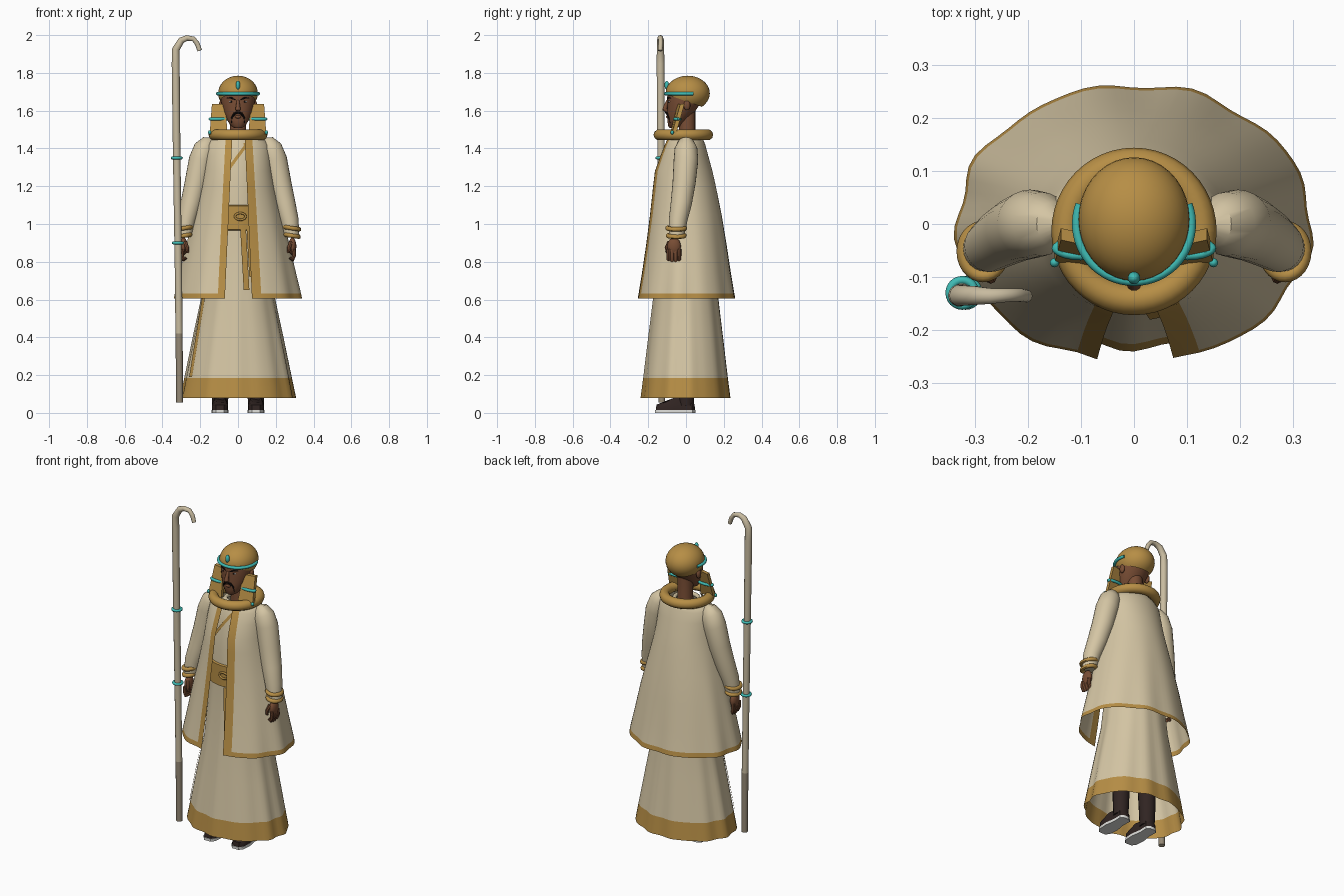
import bpy, bmesh, math
from mathutils import Vector, Matrix

if "Cube" in bpy.data.objects:
    bpy.data.objects.remove(bpy.data.objects["Cube"])


def mat(name, rgb):
    m = bpy.data.materials.new(name)
    m.diffuse_color = (*rgb, 1)
    m.use_nodes = True
    m.node_tree.nodes["Principled BSDF"].inputs["Base Color"].default_value = m.diffuse_color
    return m


CREAM = mat("cream_cloth", (0.66, 0.56, 0.37))
GOLD = mat("gold", (0.47, 0.27, 0.06))
TEAL = mat("turquoise", (0.05, 0.50, 0.46))
SKIN = mat("brown_skin", (0.19, 0.075, 0.035))
DARK = mat("dark_leather", (0.03, 0.018, 0.016))
BLACK = mat("black_hair", (0.008, 0.006, 0.006))
WHITE = mat("white", (0.75, 0.75, 0.72))
WOOD = mat("pale_wood", (0.58, 0.50, 0.35))
GREY = mat("worn_wood", (0.30, 0.25, 0.18))


def finish(name, bm, mats, angle=40):
    bmesh.ops.recalc_face_normals(bm, faces=bm.faces)
    me = bpy.data.meshes.new(name)
    bm.to_mesh(me)
    bm.free()
    ob = bpy.data.objects.new(name, me)
    bpy.context.collection.objects.link(ob)
    for m in mats:
        me.materials.append(m)
    bpy.ops.object.select_all(action='DESELECT')
    ob.select_set(True)
    bpy.context.view_layer.objects.active = ob
    bpy.ops.object.shade_smooth_by_angle(angle=math.radians(angle))
    return ob


def grid(name, rows, mats, closed=False, caps=False, rule=None):
    """Skin a list of point rows; rule(row, column) gives the material slot."""
    bm = bmesh.new()
    vs = [[bm.verts.new(p) for p in r] for r in rows]
    n = len(rows[0])
    for i in range(len(rows) - 1):
        for j in range(n if closed else n - 1):
            k = (j + 1) % n
            f = bm.faces.new((vs[i][j], vs[i][k], vs[i + 1][k], vs[i + 1][j]))
            f.material_index = rule(i, j) if rule else 0
    if caps:
        bm.faces.new(vs[0])
        bm.faces.new(vs[-1]).material_index = rule(len(rows) - 2, 0) if rule else 0
    return finish(name, bm, mats)


def tube(name, path, mats, sides=14, sy=1.0, rule=None):
    """Tube through (x, y, z, radius) points."""
    pts = [Vector(p[:3]) for p in path]
    rows = []
    for i, p in enumerate(pts):
        t = (pts[min(i + 1, len(pts) - 1)] - pts[max(i - 1, 0)]).normalized()
        ref = Vector((0, 1, 0)) if abs(t.y) < 0.9 else Vector((0, 0, 1))
        u = t.cross(ref).normalized()
        v = u.cross(t)
        rows.append([p + path[i][3] * (u * math.cos(a) + v * math.sin(a) * sy)
                     for a in (math.tau * k / sides for k in range(sides))])
    return grid(name, rows, mats, True, True, rule)


def ball(name, loc, size, m, seg=20, cut=None):
    bm = bmesh.new()
    bmesh.ops.create_uvsphere(bm, u_segments=seg, v_segments=seg // 2 + 2, radius=1,
                              matrix=Matrix.Translation(loc) @ Matrix.Diagonal((*size, 1)))
    if cut:
        bmesh.ops.bisect_plane(bm, geom=bm.verts[:] + bm.edges[:] + bm.faces[:],
                               plane_co=cut[0], plane_no=cut[1], clear_inner=True)
    return finish(name, bm, [m])


def ring(name, loc, rx, ry, r, m, seg=36, a0=0, a1=math.tau, tilt=0):
    """Horizontal oval ring or arc of round section."""
    full = a1 - a0 > 6.28
    rows = []
    for k in range(seg + 1):
        a = a0 + (a1 - a0) * k / seg
        d = Vector((math.cos(a), math.sin(a), tilt * math.cos(a)))
        c = Vector(loc) + Vector((rx * d.x, ry * d.y, rx * d.z))
        rows.append([c + d * r * math.cos(b) + Vector((0, 0, r * math.sin(b)))
                     for b in (math.tau * j / 10 for j in range(10))])
    return grid(name, rows, [m], True, not full)


def slab(name, corners, depth, m):
    """Plate from four front corners, extended backward along y."""
    back = [(x, y + depth, z) for x, y, z in corners]
    return grid(name, [corners, back], [m], True, True)


# Garment profiles: z, centre y, half width, half depth
COAT = [(0.605, 0, .335, .263), (0.632, 0, .330, .258), (0.75, 0, .303, .238),
        (0.9, 0, .270, .215), (1.05, -.003, .232, .192), (1.2, -.01, .196, .168),
        (1.28, -.014, .182, .154), (1.36, -.01, .174, .128), (1.42, -.006, .165, .108),
        (1.45, -.005, .14, .095), (1.465, -.005, .105, .085)]
ROBE = [(0.08, 0, .302, .235), (0.185, 0, .281, .222), (0.4, 0, .238, .197),
        (0.6, 0, .196, .173), (0.8, 0, .175, .155), (1.0, 0, .158, .142),
        (1.2, -.01, .150, .132), (1.35, -.01, .14, .105), (1.43, -.01, .11, .085),
        (1.46, -.01, .07, .065)]


def at(prof, z):
    for a, b in zip(prof, prof[1:]):
        if z <= b[0]:
            t = (z - a[0]) / (b[0] - a[0])
            return [p + (q - p) * t for p, q in zip(a, b)]
    return prof[-1]


def cloth(prof, a, z, waves, amp, grow=0.0):
    """Point on a rippled garment; angle is measured from the front."""
    _, cy, rx, ry = at(prof, z)
    fade = max(0, (1.15 - z) / 0.6)
    f = 1 + amp * fade * (math.cos(waves * a) + 0.6 * math.cos((waves + 4) * a + 1))
    return Vector(((rx * f + grow) * math.sin(a), cy - (ry * f + grow) * math.cos(a), z))


def robe(a, z, grow=0.0):
    return cloth(ROBE, a, z, 11, 0.010, grow)


# Long robe with a gold hem
N = 72
grid("long_robe", [[robe(math.tau * k / N, p[0]) for k in range(N)] for p in ROBE],
     [CREAM, GOLD], True, rule=lambda i, j: 1 if i == 0 else 0)

# Open coat with gold front borders and hem
rows = []
for z, cy, rx, ry in COAT:
    t = (1.465 - z) / 0.86
    right = [math.asin((x + t * w) / rx) for x, w in ((.035, .04), (.075, .05))]
    left = [math.asin((x + t * w) / rx) for x, w in ((.03, .04), (.065, .045))]
    a0, a1 = right[1], math.tau - left[1]
    angs = [right[0]] + [a0 + (a1 - a0) * k / 64 for k in range(65)] + [math.tau - left[0]]
    rows.append([cloth(COAT, a, z, 9, 0.018) for a in angs])
grid("open_coat", rows, [CREAM, GOLD],
     rule=lambda i, j: 1 if i == 0 or j in (0, 65) else 0)

# Belt, buckle and hanging sash
grid("belt", [[robe(math.tau * k / N, z, g) for k in range(N)]
              for z, g in ((.965, 0), (.97, .01), (1.095, .01), (1.1, 0))], [GOLD], True)


def strip(name, p, q, w, grow=.006, steps=8):
    """Gold ribbon lying on the robe between two (x, z) points."""
    out = []
    for k in range(steps + 1):
        x, z = (p[i] + (q[i] - p[i]) * k / steps for i in (0, 1))
        rx = at(ROBE, z)[2]
        out.append([robe(math.asin(max(-1, min(1, (x + s * w / 2) / rx))), z, grow)
                    for s in (-1, 1)])
    grid(name, out, [GOLD])


strip("sash_end", (.025, .97), (.042, .65), .028, .015)
strip("sash_knot_end", (.05, 1.0), (.065, .72), .018, .013)
strip("neck_border_left", (-.07, 1.26), (.05, 1.43), .02)
strip("neck_border_right", (.08, 1.30), (.035, 1.43), .018)
strip("robe_side_border", (-.175, .62), (-.245, .19), .014)
buckle = ring("buckle", (0, 0, 0), .028, .018, .006, GOLD, 20)
buckle.location = (.012, -.157, 1.04)
buckle.rotation_euler = (math.pi / 2, 0, 0)

# Collar, neck and head
ring("collar", (0, -.014, 1.472), .127, .129, .029, GOLD, 48)
tube("neck", [(0, .008, 1.40, .05), (0, .006, 1.48, .043), (0, .004, 1.62, .045)], [SKIN], 20)
ring("neckline", (0, -.005, 1.455), .068, .064, .012, CREAM)
HEAD = [(1.508, -.068, .018, .018), (1.518, -.06, .036, .034), (1.55, -.045, .058, .054),
        (1.59, -.028, .076, .072), (1.63, -.014, .087, .085), (1.67, -.002, .093, .098),
        (1.71, .004, .093, .098)]
grid("head", [[(rx * math.sin(a), cy - ry * math.cos(a), z)
               for a in (math.tau * k / 28 for k in range(28))] for z, cy, rx, ry in HEAD],
     [SKIN], True, True)
tube("nose", [(0, -.096, 1.655, .007), (0, -.108, 1.625, .011), (0, -.113, 1.607, .014),
              (0, -.10, 1.596, .009)], [SKIN], 10)
ball("lips", (0, -.098, 1.567), (.017, .008, .008), SKIN, 12)

# Cap, brow band and jewel
ball("cap", (0, .009, 1.692), (.105, .117, .093), GOLD, 36,
     cut=((0, -.1, 1.685), (0, .33, .94)))
ring("brow_band", (0, .0, 1.69), .108, .108, .009, TEAL, 36, math.pi - .35, math.tau + .35)
ball("jewel", (0, -.102, 1.735), (.012, .012, .023), TEAL, 14)

# Paired parts
for s, side in ((1, "left"), (-1, "right")):
    # face details
    ball(side + "_eye", (s * .036, -.087, 1.648), (.013, .006, .005), WHITE, 12)
    ball(side + "_iris", (s * .036, -.092, 1.648), (.005, .003, .005), BLACK, 10)
    tube(side + "_eyebrow", [(s * .014, -.098, 1.658, .003), (s * .036, -.094, 1.668, .005),
                             (s * .06, -.08, 1.666, .002)], [BLACK], 8)
    tube(side + "_moustache", [(0, -.106, 1.590, .005), (s * .018, -.100, 1.585, .007),
                               (s * .031, -.090, 1.566, .005), (s * .034, -.083, 1.535, .002)],
         [BLACK], 8)
    ball(side + "_ear", (s * .09, .005, 1.628), (.012, .018, .026), SKIN, 14)

    # hanging headdress panels with bands and beads
    slab(side + "_headdress_panel",
         [(s * .068, -.045, 1.635), (s * .138, -.03, 1.635),
          (s * .15, -.075, 1.475), (s * .055, -.085, 1.475)], .022, GOLD)
    ring(side + "_panel_band", (s * .101, -.046, 1.556), .046, .014, .0085, TEAL, 20)
    ball(side + "_bead", (s * .15, -.073, 1.485), (.009, .009, .011), TEAL, 10)

    # sleeve and bracelets
    tube(side + "_sleeve",
         [(s * x, y, z, r) for x, y, z, r in
          ((.135, .0, 1.445, .015), (.152, .0, 1.432, .042), (.174, .0, 1.40, .060),
           (.195, .0, 1.34, .065), (.221, -.01, 1.22, .061), (.248, -.025, 1.11, .056),
           (.272, -.042, 1.02, .049), (.285, -.05, .935, .040))], [CREAM], 24)
    for z, r in ((.978, .040), (.938, .037)):
        ring(side + "_bracelet", (s * .285, -.052, z), r - .002, r + .006, .012, GOLD, 28,
             tilt=s * -.15)

    # hand with curled fingers and thumb
    ball(side + "_palm", (s * .288, -.063, .882), (.021, .036, .046), SKIN, 16)
    for k in range(4):
        y = -.093 + k * .019
        tube(side + "_finger", [(s * .294, y, .868, .011), (s * .297, y, .835, .011),
                                (s * .288, y, .812 - .004 * (k in (1, 2)), .010),
                                (s * .274, y, .822, .008)], [SKIN], 8)
    tube(side + "_thumb", [(s * .28, -.088, .905, .011), (s * .27, -.102, .875, .011),
                           (s * .266, -.098, .848, .008)], [SKIN], 8)

    # leg, shoe and sole
    tube(side + "_leg", [(s * .095, .0, .04, .042), (s * .095, .0, .14, .046),
                         (s * .09, .0, .42, .055)], [DARK], 16)
    outline = [(-.04, -.14), (-.022, -.163), (.022, -.163), (.04, -.14), (.044, -.08),
               (.034, -.02), (.036, .035), (.015, .05), (-.015, .05), (-.036, .035),
               (-.034, -.02), (-.044, -.08)]
    for part, m, levels in (("sole", WHITE, ((0, 1, 0), (.016, 1, 0))),
                            ("shoe", DARK, ((.016, .97, 0), (.045, .95, .1), (.078, .7, 1)))):
        grid(side + "_" + part,
             [[(s * .095 + x * f, -.05 + (y + .05) * f + .012 * (1 - f),
                z - .022 * h * (y < -.1)) for x, y in outline] for z, f, h in levels],
             [m], True, True)

# Crooked staff with rings
tube("staff", [(-.309, -.128, .055, .018), (-.312, -.128, .42, .019), (-.316, -.13, .78, .019),
               (-.325, -.132, 1.4, .020), (-.330, -.135, 1.85, .021), (-.329, -.135, 1.925, .020),
               (-.300, -.135, 1.972, .018), (-.27, -.136, 1.985, .015),
               (-.236, -.134, 1.980, .013), (-.216, -.134, 1.955, .013),
               (-.203, -.136, 1.918, .012)],
     [WOOD, GREY], 14, rule=lambda i, j: 1 if i < 1 else 0)
for x, z in ((-.324, 1.35), (-.318, .90)):
    ring("staff_ring", (x, -.13, z), .024, .024, .008, TEAL, 24)
